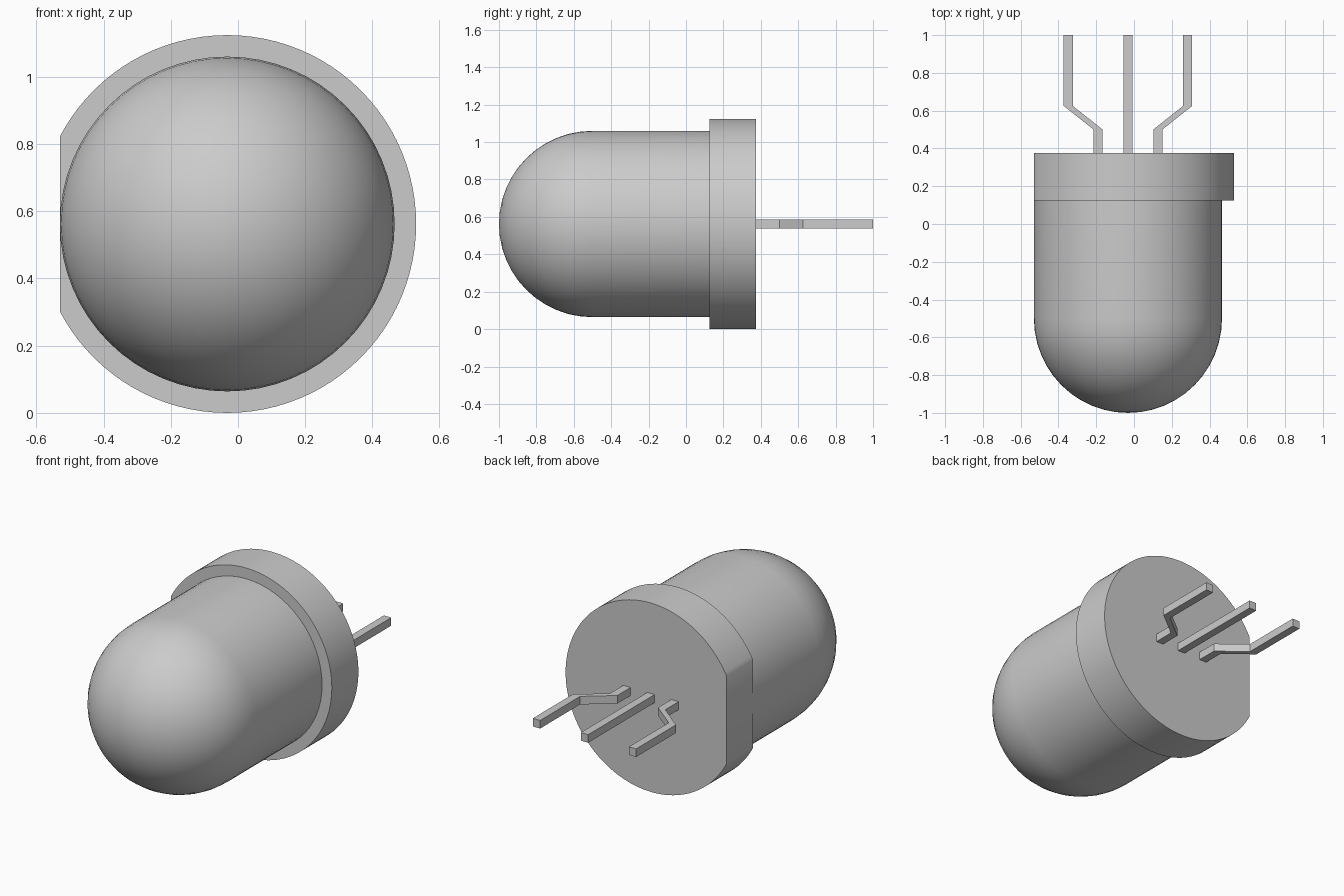
import bpy, bmesh, math
from mathutils import Matrix, Vector

if "Cube" in bpy.data.objects:
    bpy.data.objects.remove(bpy.data.objects["Cube"], do_unlink=True)

CX, CZ = -0.032, 0.562            # axis of the body, running along y
R_BODY, R_FLANGE = 0.498, 0.562
FLANGE_FRONT, FLANGE_BACK = 0.125, 0.375

grey = bpy.data.materials.new("light grey")
grey.use_nodes = True
grey.diffuse_color = (0.6, 0.6, 0.6, 1)
grey.node_tree.nodes["Principled BSDF"].inputs["Base Color"].default_value = (0.6, 0.6, 0.6, 1)


def finish(name, bm, smooth=False):
    """Turn a bmesh into a named, coloured object on the body axis."""
    bmesh.ops.recalc_face_normals(bm, faces=bm.faces)
    mesh = bpy.data.meshes.new(name)
    bm.to_mesh(mesh)
    bm.free()
    mesh.materials.append(grey)
    obj = bpy.data.objects.new(name, mesh)
    obj.location = (CX, 0, CZ)
    bpy.context.collection.objects.link(obj)
    if smooth:
        bpy.ops.object.select_all(action='DESELECT')
        obj.select_set(True)
        bpy.context.view_layer.objects.active = obj
        bpy.ops.object.shade_smooth_by_angle(angle=math.radians(30))
    return obj


def lathe(profile, steps=64):
    """Spin (radius, y) points around the y axis."""
    bm = bmesh.new()
    verts = [bm.verts.new((r, y, 0)) for r, y in profile]
    edges = [bm.edges.new(pair) for pair in zip(verts, verts[1:])]
    bmesh.ops.spin(bm, geom=verts + edges, cent=(0, 0, 0), axis=(0, 1, 0),
                   angle=math.tau, steps=steps, use_duplicate=False)
    bmesh.ops.remove_doubles(bm, verts=bm.verts, dist=1e-4)
    return bm


# Lens: hemispherical nose on a straight barrel
rings = 12
nose = [(R_BODY * math.sin(a), -0.5 - 0.5 * math.cos(a))
        for a in (math.pi / 2 * i / rings for i in range(rings + 1))]
finish("lens_body", lathe(nose + [(R_BODY, FLANGE_FRONT)]), smooth=True)

# Flange: disc with one flat cut on the right side
bm = bmesh.new()
bmesh.ops.create_cone(bm, cap_ends=True, segments=96, radius1=R_FLANGE,
                      radius2=R_FLANGE, depth=FLANGE_BACK - FLANGE_FRONT,
                      matrix=Matrix.Translation((0, (FLANGE_FRONT + FLANGE_BACK) / 2, 0))
                      @ Matrix.Rotation(math.pi / 2, 4, 'X'))
cut = bmesh.ops.bisect_plane(bm, geom=bm.verts[:] + bm.edges[:] + bm.faces[:],
                             plane_co=(-R_BODY, 0, 0), plane_no=(-1, 0, 0),
                             clear_outer=True)
bmesh.ops.contextual_create(bm, geom=[e for e in cut["geom_cut"]
                                      if isinstance(e, bmesh.types.BMEdge)])
finish("flange", bm, smooth=True)


def lead(name, path, side=1, width=0.048):
    """Square wire following (x, y) centre points; side=-1 mirrors it."""
    bm = bmesh.new()
    h = width / 2
    loops = [[bm.verts.new((side * x + dx, y, dz))
              for dx, dz in ((-h, -h), (h, -h), (h, h), (-h, h))] for x, y in path]
    for a, b in zip(loops, loops[1:]):
        for i in range(4):
            j = (i + 1) % 4
            bm.faces.new((a[i], a[j], b[j], b[i]))
    bm.faces.new(loops[0])
    bm.faces.new(loops[-1])
    finish(name, bm)


# Leads: one straight, two splayed outward
bent = [(0.158, 0.37), (0.158, 0.5), (0.316, 0.625), (0.316, 1.0)]
lead("centre_lead", [(0, 0.37), (0, 1.0)])
lead("left_lead", bent)
lead("right_lead", bent, side=-1)
